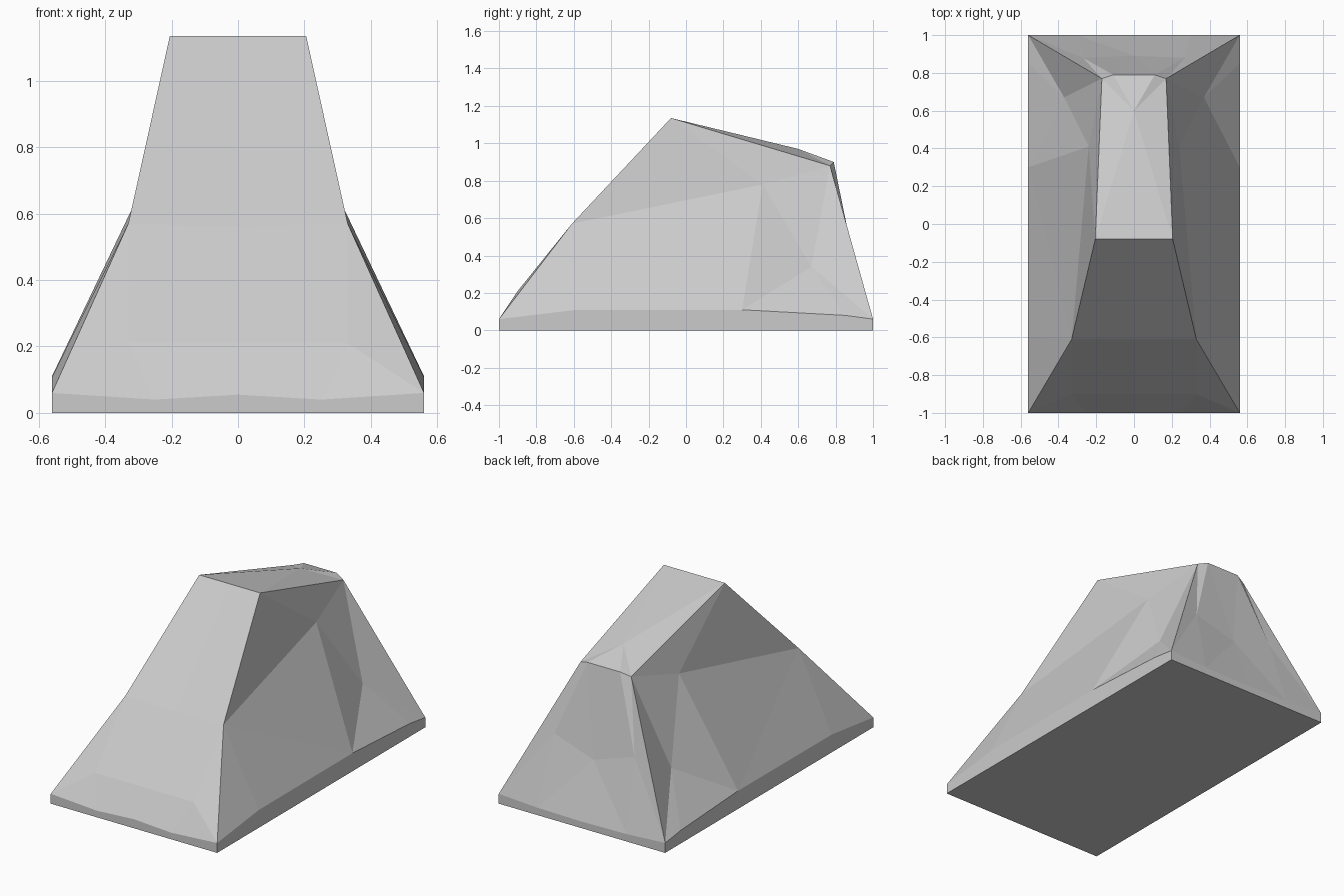
import bpy, bmesh

if "Cube" in bpy.data.objects:
    bpy.data.objects.remove(bpy.data.objects["Cube"])

# Right half of the faceted block, named points
P = {
    # ground outline
    "b0": (0, -1, 0), "b1": (.56, -1, 0), "b2": (.56, 1, 0), "b3": (0, 1, 0),
    # top of the low vertical skirt
    "f0": (0, -1, .055), "f1": (.25, -1, .04), "f2": (.56, -1, .06),
    "s1": (.56, -.6, .108), "s2": (.56, .3, .11), "s3": (.56, .85, .08),
    "k2": (.56, 1, .06), "k1": (.3, 1, .045), "k0": (0, 1, .04),
    # front slope
    "m0": (0, -.9, .21), "m1": (.33, -.9, .21),
    "n0": (0, -.61, .56), "n1": (.33, -.61, .57),
    # crown
    "t0": (0, -.08, 1.135), "t1": (.205, -.08, 1.135), "r": (0, .6, .97),
    "q0": (0, .79, .9), "q1": (.17, .77, .88), "q2": (.11, .79, .9),
    # flank and rear facets
    "u": (.24, .41, .78), "v": (.37, .67, .34),
    "w1": (.27, .88, .46), "w0": (0, .89, .375),
}

FACES = {
    "skirt": "b0 b1 f2 f1 f0, b1 b2 k2 s3 s2 s1 f2, b2 b3 k0 k1 k2, b0 b3 b2 b1",
    "front": "f0 f1 m1 m0, f1 f2 m1, m0 m1 n1 n0, m1 f2 n1, n0 n1 t1 t0",
    "crown": "t0 t1 r, t1 q1 r, r q1 q2, r q2 q0",
    "flank": "f2 s1 n1, n1 s1 s2, n1 s2 u, u s2 v, v s2 s3, v s3 k2,"
             "u v q1, v k2 q1, t1 n1 u, t1 u q1",
    "rear": "q0 q2 w0, q2 w1 w0, q2 q1 w1, q1 k2 w1, w1 k2 k1, w1 k1 w0, w0 k1 k0",
}

bm = bmesh.new()
# Build both halves and weld them on the centre line
for side in (1, -1):
    verts = {k: bm.verts.new((x * side, y, z)) for k, (x, y, z) in P.items()}
    for group in FACES.values():
        for face in group.split(","):
            bm.faces.new([verts[k] for k in face.split()])
bmesh.ops.remove_doubles(bm, verts=bm.verts, dist=1e-4)
bmesh.ops.recalc_face_normals(bm, faces=bm.faces)

mesh = bpy.data.meshes.new("faceted_block")
bm.to_mesh(mesh)
bm.free()
bpy.context.collection.objects.link(bpy.data.objects.new("faceted_block", mesh))
